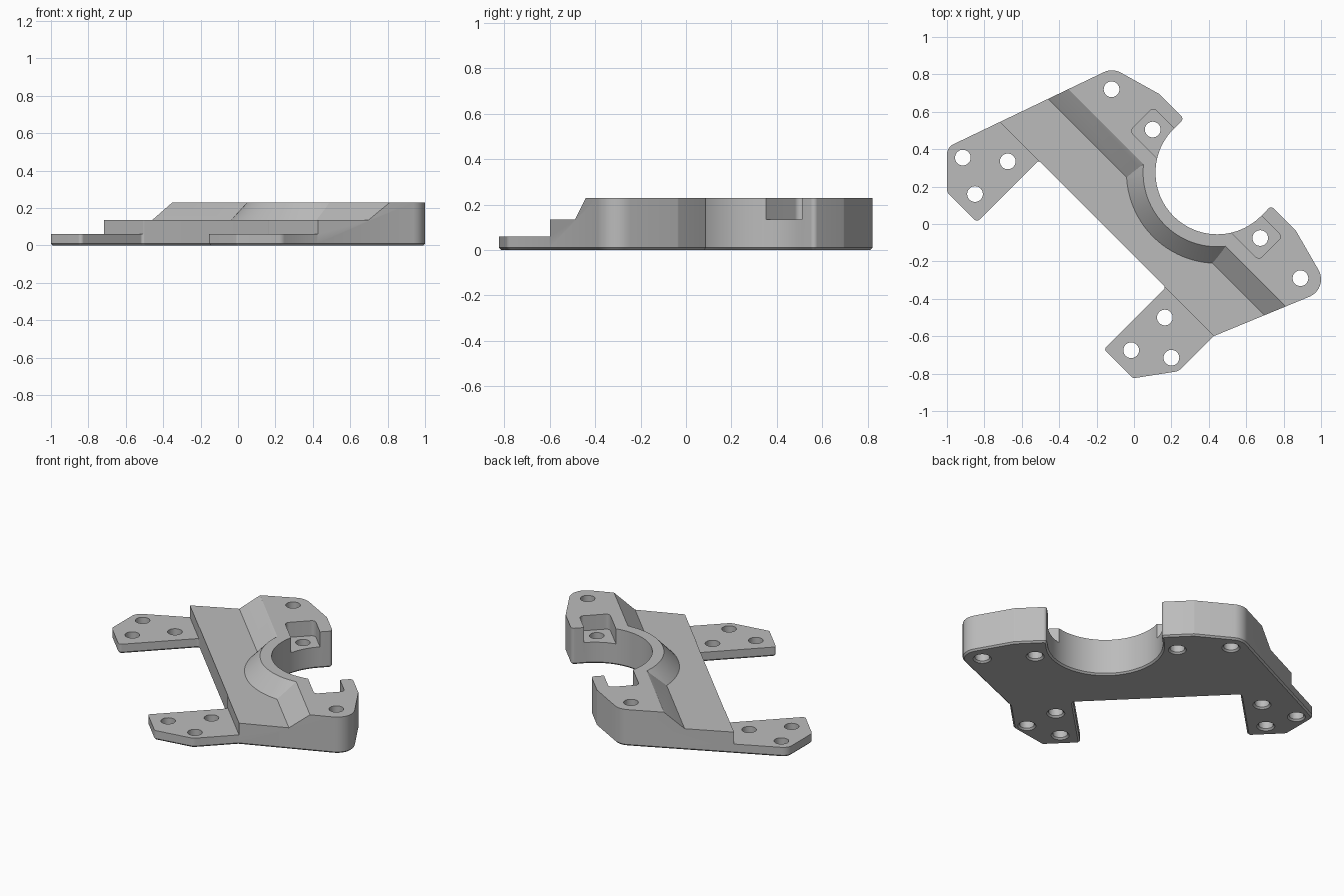
import bpy
import bmesh
from math import sin, cos, tan, pi, radians
from mathutils import Vector, Matrix

cube = bpy.data.objects.get("Cube")
if cube:
    bpy.data.objects.remove(cube, do_unlink=True)

BORE = Vector((0.445, 0.275))
BORE_R = 0.33
LEG_Z, MID_Z, TOP_Z = 0.06, 0.135, 0.23
CUT_Z = 0.3
# local frame: centred on the bore, x towards the open side of the slot
SLOT = Matrix.Translation((BORE.x, BORE.y, 0)) @ Matrix.Rotation(radians(45), 4, 'Z')
UPRIGHT = Matrix.Rotation(radians(90), 4, 'X')


def rounded(corners, steps=8):
    """Turn (x, y, radius) corners into a polygon with filleted corners."""
    out = []
    n = len(corners)
    for i, (x, y, r) in enumerate(corners):
        p = Vector((x, y))
        if r == 0:
            out.append(p)
            continue
        a = (Vector(corners[i - 1][:2]) - p).normalized()
        b = (Vector(corners[(i + 1) % n][:2]) - p).normalized()
        half = a.angle(b) / 2
        centre = p + (a + b).normalized() * (r / sin(half))
        start = p + a * (r / tan(half)) - centre
        end = p + b * (r / tan(half)) - centre
        sweep = start.angle_signed(end)
        for k in range(steps + 1):
            out.append(centre + Matrix.Rotation(-sweep * k / steps, 2) @ start)
    return out


def make_object(name, bm):
    bmesh.ops.recalc_face_normals(bm, faces=bm.faces)
    mesh = bpy.data.meshes.new(name)
    bm.to_mesh(mesh)
    bm.free()
    ob = bpy.data.objects.new(name, mesh)
    bpy.context.collection.objects.link(ob)
    return ob


def prism(name, points, low, high, matrix=Matrix(), chamfer=0):
    bm = bmesh.new()
    face = bm.faces.new([bm.verts.new((p[0], p[1], low)) for p in points])
    rim = list(face.edges)
    top = bmesh.ops.extrude_face_region(bm, geom=[face], use_keep_orig=True)
    verts = [g for g in top["geom"] if isinstance(g, bmesh.types.BMVert)]
    bmesh.ops.translate(bm, verts=verts, vec=(0, 0, high - low))
    bmesh.ops.recalc_face_normals(bm, faces=bm.faces)
    if chamfer:
        bmesh.ops.bevel(bm, geom=rim, offset=chamfer, segments=1, affect='EDGES')
    bm.transform(matrix)
    return make_object(name, bm)


def cones(name, places, r1, r2, low, high, segments):
    bm = bmesh.new()
    for x, y in places:
        bmesh.ops.create_cone(bm, cap_ends=True, segments=segments, radius1=r1,
                              radius2=r2, depth=high - low,
                              matrix=Matrix.Translation((x, y, (low + high) / 2)))
    return make_object(name, bm)


def cut(target, cutter):
    """Subtract the cutter, keep the result and drop the cutter."""
    mod = target.modifiers.new("cut", 'BOOLEAN')
    mod.operation = 'DIFFERENCE'
    mod.solver = 'EXACT'
    mod.object = cutter
    bpy.context.view_layer.update()
    graph = bpy.context.evaluated_depsgraph_get()
    mesh = bpy.data.meshes.new_from_object(target.evaluated_get(graph))
    target.modifiers.clear()
    target.data = mesh
    bpy.data.objects.remove(cutter, do_unlink=True)


# plate outline: left leg, back arm, round slot, front arm, front leg
before_slot = [(-1, 0.41, 0.06), (-0.115, 0.834, 0.1), (0.135, 0.695, 0.03),
               (0.267, 0.563, 0.02)]
after_slot = [(0.733, 0.097, 0.02), (0.865, -0.035, 0.03), (1.044, -0.345, 0.1),
              (0.423, -0.601, 0), (0.237, -0.787, 0.05), (-0.005, -0.825, 0.02),
              (-0.16, -0.67, 0.015), (0.17, -0.34, 0.015), (-0.51, 0.34, 0.015),
              (-0.84, 0.01, 0.02), (-1, 0.17, 0.04)]
slot = []
for k in range(49):
    a = radians(135) + pi * k / 48
    slot.append((BORE.x + BORE_R * cos(a), BORE.y + BORE_R * sin(a), 0))
bracket = prism("mounting_bracket", rounded(before_slot + slot + after_slot),
                0, TOP_Z, chamfer=0.01)

# low legs
cut(bracket, prism("leg_cutter", [(-3, -3), (-0.631, -3), (-0.631, 3), (-3, 3)],
                   LEG_Z, CUT_Z, SLOT))

# middle step with sloped shoulder, keeping a conical collar around the slot
step = prism("step_cutter", [(-3, MID_Z), (-0.361, MID_Z), (-0.247, TOP_Z),
                             (-0.163, CUT_Z), (-3, CUT_Z)], -3, 3, SLOT @ UPRIGHT)
cut(step, cones("collar", [BORE], 0.518, 0.284, 0.1, 0.35, 96))
cut(bracket, step)

# square pockets at the ends of both arms
for side in (1, -1):
    pocket = [(-0.173, 0.25, 0), (0.004, 0.25, 0), (0.004, 0.488, 0.025),
              (-0.173, 0.488, 0.025)]
    points = [(p[0], side * p[1]) for p in rounded(pocket)]
    cut(bracket, prism("pocket_cutter", points, MID_Z, CUT_Z, SLOT))

# bolt holes with chamfered undersides
holes = [(-0.12, 0.72), (0.1, 0.505), (0.89, -0.29), (0.675, -0.075),
         (-0.915, 0.355), (-0.675, 0.335), (-0.85, 0.16),
         (0.165, -0.5), (-0.015, -0.675), (0.2, -0.715)]
cut(bracket, cones("hole_cutter", holes, 0.042, 0.042, -0.1, CUT_Z, 32))
cut(bracket, cones("countersink_cutter", holes, 0.062, 0.037, -0.01, 0.015, 32))

# plain grey metal
grey = bpy.data.materials.new("grey_metal")
grey.use_nodes = True
colour = (0.5, 0.5, 0.5, 1)
grey.diffuse_color = colour
grey.node_tree.nodes["Principled BSDF"].inputs["Base Color"].default_value = colour
bracket.data.materials.clear()
bracket.data.materials.append(grey)
for poly in bracket.data.polygons:
    poly.material_index = 0

bpy.ops.object.select_all(action='DESELECT')
bracket.select_set(True)
bpy.context.view_layer.objects.active = bracket
bpy.ops.object.shade_smooth_by_angle(angle=radians(25))
